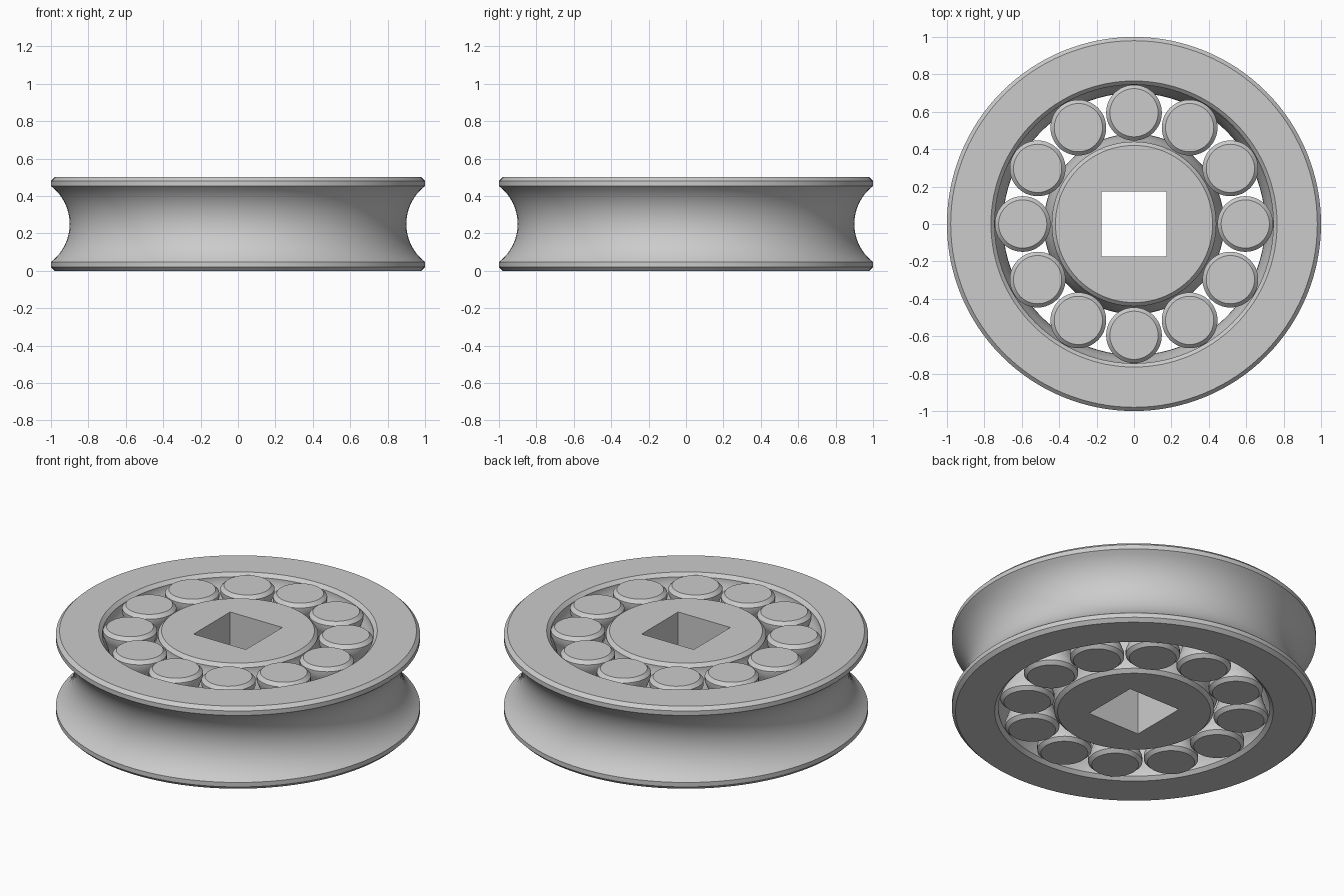
import bpy
import bmesh
import math

cube = bpy.data.objects.get("Cube")
if cube:
    bpy.data.objects.remove(cube, do_unlink=True)

HEIGHT, CHAMFER, RIM = 0.5, 0.02, 0.047
ROLLERS = 12
PITCH_RADIUS = 0.595

grey = bpy.data.materials.new("plain grey")
grey.use_nodes = True
grey.diffuse_color = (0.6, 0.6, 0.6, 1)
grey.node_tree.nodes["Principled BSDF"].inputs["Base Color"].default_value = (0.6, 0.6, 0.6, 1)


def wall(r_rim, r_mid, side, steps=16):
    """Upright (radius, z) outline: chamfered rims joined by a circular arc."""
    half = HEIGHT / 2 - RIM
    sag = r_mid - r_rim
    radius = (half * half + sag * sag) / (2 * abs(sag))
    sign = math.copysign(1, sag)
    sweep = math.asin(half / radius)
    arc = []
    for i in range(steps + 1):
        a = sweep * (2 * i / steps - 1)
        arc.append((r_mid - sign * radius * (1 - math.cos(a)),
                    HEIGHT / 2 + radius * math.sin(a)))
    tip = r_rim - side * CHAMFER
    return ([(tip, 0), (r_rim, CHAMFER)] + arc
            + [(r_rim, HEIGHT - CHAMFER), (tip, HEIGHT)])


def lathe(name, profile, segments, ring=False):
    """Spin an outline round z; a ring closes on itself, a solid gets caps."""
    bm = bmesh.new()
    loops = []
    for r, z in profile:
        loops.append([bm.verts.new((r * math.cos(t), r * math.sin(t), z))
                      for t in (math.tau * i / segments for i in range(segments))])
    pairs = list(zip(loops, loops[1:]))
    if ring:
        pairs.append((loops[-1], loops[0]))
    else:
        bm.faces.new(loops[0])
        bm.faces.new(loops[-1])
    for low, high in pairs:
        for i in range(segments):
            j = (i + 1) % segments
            bm.faces.new((low[i], low[j], high[j], high[i]))
    bmesh.ops.recalc_face_normals(bm, faces=bm.faces)
    mesh = bpy.data.meshes.new(name)
    bm.to_mesh(mesh)
    bm.free()
    mesh.materials.append(grey)
    obj = bpy.data.objects.new(name, mesh)
    bpy.context.collection.objects.link(obj)
    return obj


def smooth(obj):
    bpy.ops.object.select_all(action='DESELECT')
    obj.select_set(True)
    bpy.context.view_layer.objects.active = obj
    bpy.ops.object.shade_smooth_by_angle(angle=math.radians(25))


# Outer ring: grooved outside, bulging race inside
outer_ring = lathe("outer_ring",
                   wall(1.0, 0.9, 1) + wall(0.745, 0.7, -1)[::-1],
                   128, ring=True)
smooth(outer_ring)

# Hub with a square shaft hole
hub = lathe("hub", wall(0.44, 0.482, 1), 96)
bpy.ops.mesh.primitive_cube_add(size=1, location=(0, 0, HEIGHT / 2))
cutter = bpy.context.object
cutter.name = "shaft_hole_cutter"
cutter.scale = (0.35, 0.35, 1)
cutter.hide_render = True
cut = hub.modifiers.new("shaft hole", 'BOOLEAN')
cut.operation = 'DIFFERENCE'
cut.solver = 'EXACT'
cut.object = cutter
bpy.context.view_layer.objects.active = hub
bpy.ops.object.modifier_apply(modifier=cut.name)
bpy.data.objects.remove(cutter, do_unlink=True)
smooth(hub)

# Waisted rollers sharing one mesh
roller = lathe("roller", wall(0.149, 0.106, 1), 48)
smooth(roller)
for i in range(ROLLERS):
    part = roller if i == 0 else roller.copy()
    part.name = f"roller_{i + 1}"
    angle = math.tau * i / ROLLERS
    part.location = (PITCH_RADIUS * math.cos(angle), PITCH_RADIUS * math.sin(angle), 0)
    if i:
        bpy.context.collection.objects.link(part)
